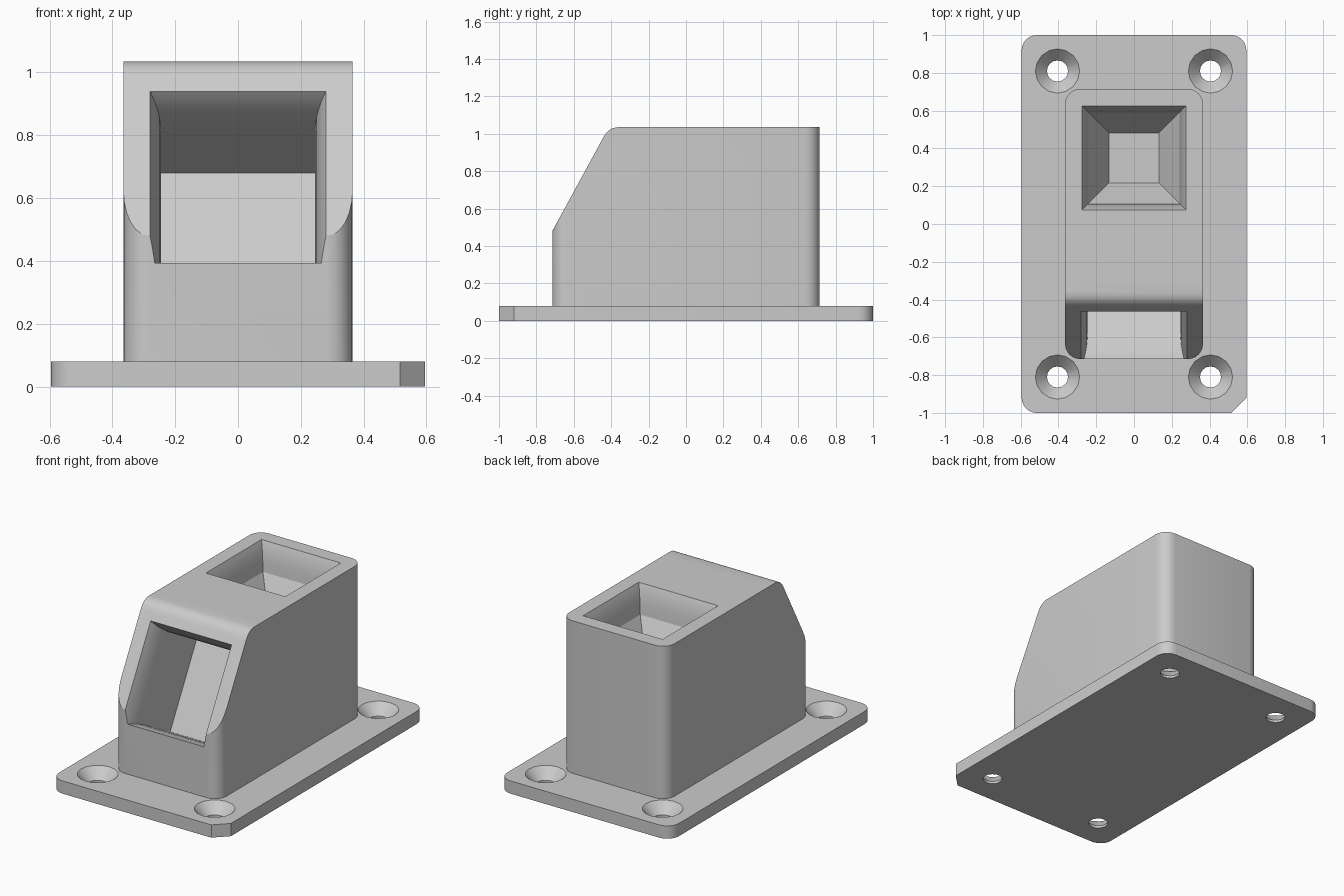
import bpy, bmesh, math
from mathutils import Vector

if "Cube" in bpy.data.objects:
    bpy.data.objects.remove(bpy.data.objects["Cube"])


def loft(name, rings):
    """Closed solid through matching rings of 3D points."""
    bm = bmesh.new()
    loops = [[bm.verts.new(p) for p in ring] for ring in rings]
    n = len(loops[0])
    for a, b in zip(loops, loops[1:]):
        for i in range(n):
            j = (i + 1) % n
            bm.faces.new((a[i], a[j], b[j], b[i]))
    bm.faces.new(loops[0])
    bm.faces.new(loops[-1])
    bmesh.ops.recalc_face_normals(bm, faces=bm.faces)
    me = bpy.data.meshes.new(name)
    bm.to_mesh(me)
    bm.free()
    ob = bpy.data.objects.new(name, me)
    bpy.context.collection.objects.link(ob)
    return ob


def boolean(target, tool, op):
    mod = target.modifiers.new(tool.name, 'BOOLEAN')
    mod.operation, mod.object, mod.solver = op, tool, 'EXACT'
    bpy.context.view_layer.objects.active = target
    bpy.ops.object.modifier_apply(modifier=mod.name)
    bpy.data.objects.remove(tool, do_unlink=True)


def rounded(hx, hy, r, seg=6, chamfer=False):
    """Rounded rectangle outline; optionally the +x -y corner is a flat chamfer."""
    pts = []
    for k, (sx, sy) in enumerate([(1, 1), (-1, 1), (-1, -1), (1, -1)]):
        n = 1 if chamfer and k == 3 else seg
        for i in range(n + 1):
            a = math.pi / 2 * (k + i / n)
            pts.append((sx * (hx - r) + r * math.cos(a), sy * (hy - r) + r * math.sin(a)))
    return pts


def prism(name, outline, z0, z1):
    return loft(name, [[(x, y, z) for x, y in outline] for z in (z0, z1)])


def pocket(name, centre, u, v, inward, hu, hv, steps):
    """Rectangular cutter: steps are (depth, inset) pairs."""
    rings = []
    for d, inset in steps:
        c = centre + inward * d
        rings.append([c + u * (su * (hu - inset)) + v * (sv * (hv - inset))
                      for su, sv in ((-1, -1), (1, -1), (1, 1), (-1, 1))])
    return loft(name, rings)


# housing block with sloped, softened front
housing = prism('housing', rounded(0.365, 0.715, 0.08), 0.04, 1.035)
side = [(-0.8, 0.0), (-0.8, 0.325), (-0.715, 0.48), (-0.44, 0.984), (-0.427, 1.004),
        (-0.41, 1.02), (-0.392, 1.03), (-0.365, 1.035), (-0.3, 1.035), (-0.3, 1.1),
        (0.8, 1.1), (0.8, 0.0)]
boolean(housing, loft('slope_profile', [[(x, y, z) for y, z in side] for x in (-0.6, 0.6)]),
        'INTERSECT')

# mounting plate with rounded corners and one chamfer
plate = prism('mounting_plate', rounded(0.595, 1.0, 0.08, chamfer=True), 0.0, 0.08)
boolean(plate, housing, 'UNION')

# flared pocket set square to the slope
down = Vector((0, -0.479, -0.878))
inward = Vector((0, 0.878, -0.479))
flare = [(0, 0), (0.02, 0.008), (0.045, 0.016), (0.08, 0.024), (0.12, 0.03), (0.18, 0.035)]
centre = Vector((0, -0.464, 0.94)) + down * 0.3075
boolean(plate, pocket('front_pocket', centre, Vector((1, 0, 0)), down, inward, 0.28, 0.3075,
                      [(-0.2, 0)] + flare + [(0.48, 0.035)]), 'DIFFERENCE')

# tapered well in the top
boolean(plate, pocket('top_well', Vector((0, 0.35, 1.035)), Vector((1, 0, 0)),
                      Vector((0, 1, 0)), Vector((0, 0, -1)), 0.275, 0.275,
                      [(-0.1, 0)] + flare + [(0.37, 0.143)]), 'DIFFERENCE')

# countersunk screw holes
for sx in (-1, 1):
    for sy in (-1, 1):
        rings = []
        for z, r in ((-0.05, 0.056), (0.015, 0.056), (0.08, 0.117), (0.0906, 0.127)):
            rings.append([(sx * 0.405 + r * math.cos(i * math.tau / 16),
                           sy * 0.81 + r * math.sin(i * math.tau / 16), z) for i in range(16)])
        boolean(plate, loft('screw_hole', rings), 'DIFFERENCE')

plate.name = 'mounted_housing'
bpy.ops.object.select_all(action='DESELECT')
plate.select_set(True)
bpy.context.view_layer.objects.active = plate
bpy.ops.object.shade_smooth_by_angle(angle=math.radians(20))
